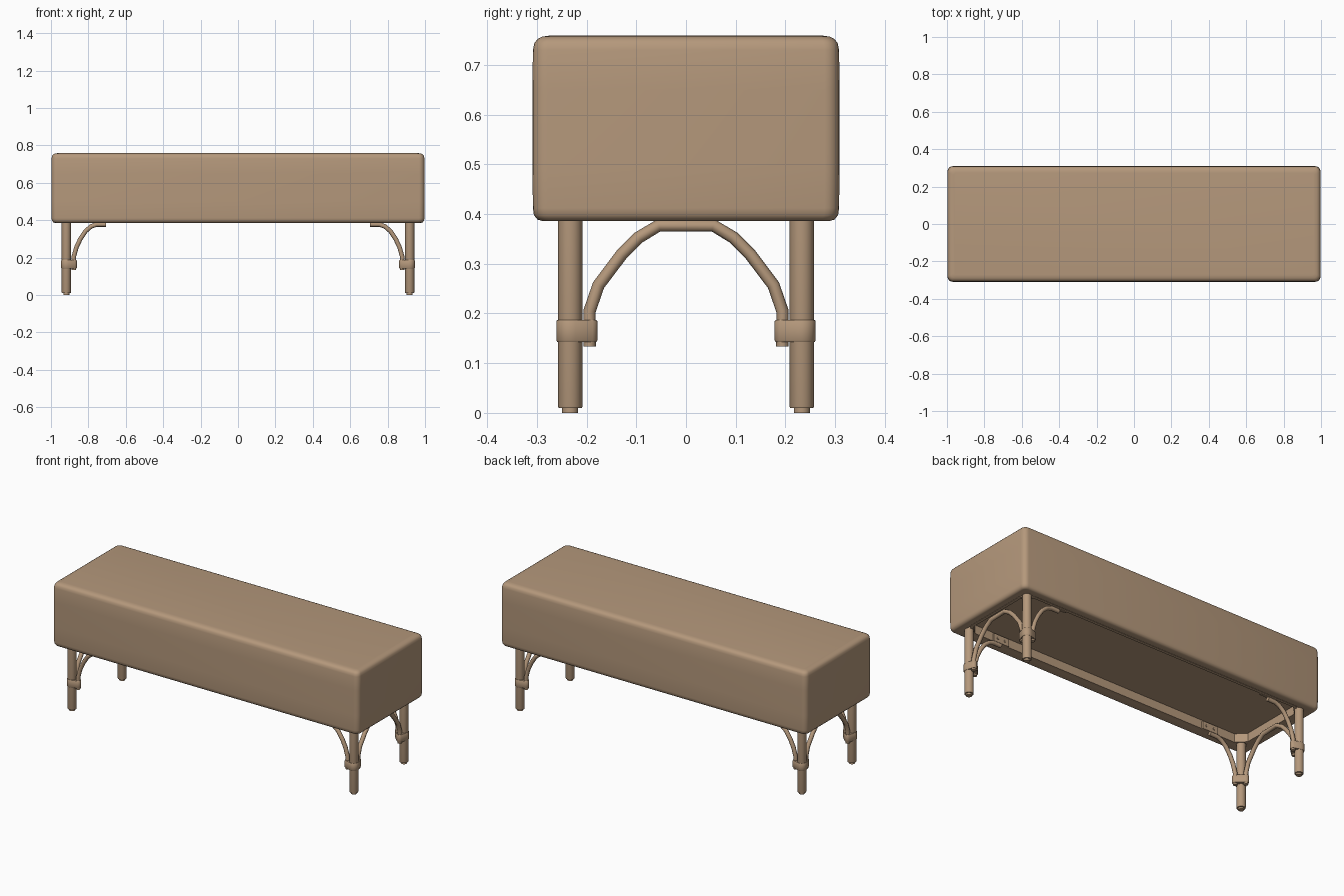
import bpy, bmesh, math
from mathutils import Vector

if "Cube" in bpy.data.objects:
    bpy.data.objects.remove(bpy.data.objects["Cube"])

mat = bpy.data.materials.new("tan")
mat.diffuse_color = (0.46, 0.315, 0.2, 1)
mat.use_nodes = True
mat.node_tree.nodes["Principled BSDF"].inputs["Base Color"].default_value = mat.diffuse_color
LX, LY = 0.918, 0.233          # leg centre
AX, AY = 0.878, 0.194          # arch foot positions beside the leg


def finish(obj, mirror=(False, False), angle=35):
    obj.data.materials.clear()
    obj.data.materials.append(mat)
    if any(mirror):
        m = obj.modifiers.new("mirror", 'MIRROR')
        m.use_axis = (mirror[0], mirror[1], False)
        m.use_mirror_merge = False
    bpy.ops.object.select_all(action='DESELECT')
    bpy.context.view_layer.objects.active = obj
    obj.select_set(True)
    bpy.ops.object.shade_smooth_by_angle(angle=math.radians(angle))
    return obj


def from_bm(name, bm, **kw):
    bmesh.ops.recalc_face_normals(bm, faces=bm.faces)
    me = bpy.data.meshes.new(name)
    bm.to_mesh(me)
    bm.free()
    obj = bpy.data.objects.new(name, me)
    bpy.context.collection.objects.link(obj)
    return finish(obj, **kw)


def loft(bm, rings, caps=True, closed=False):
    loops = [[bm.verts.new(p) for p in r] for r in rings]
    pairs = list(zip(loops, loops[1:]))
    if closed:
        pairs.append((loops[-1], loops[0]))
    for a, b in pairs:
        n = len(a)
        for i in range(n):
            bm.faces.new((a[i], a[(i + 1) % n], b[(i + 1) % n], b[i]))
    if caps and not closed:
        bm.faces.new(loops[0])
        bm.faces.new(loops[-1])


def round_rect(hx, hy, r, z, seg=5):
    pts = []
    for k, (sx, sy) in enumerate([(1, 1), (-1, 1), (-1, -1), (1, -1)]):
        for i in range(seg + 1):
            a = math.pi / 2 * (k + i / seg)
            pts.append((sx * (hx - r) + r * math.cos(a), sy * (hy - r) + r * math.sin(a), z))
    return pts


def circle(cx, cy, r, z, n=16):
    return [(cx + r * math.cos(2 * math.pi * i / n), cy + r * math.sin(2 * math.pi * i / n), z)
            for i in range(n)]


def tube(name, points, r, mirror):
    cu = bpy.data.curves.new(name, 'CURVE')
    cu.dimensions = '3D'
    cu.bevel_depth = r
    cu.bevel_resolution = 2
    cu.use_fill_caps = True
    sp = cu.splines.new('POLY')
    sp.points.add(len(points) - 1)
    for p, co in zip(sp.points, points):
        p.co = (*co, 1)
    obj = bpy.data.objects.new(name, cu)
    bpy.context.collection.objects.link(obj)
    bpy.ops.object.select_all(action='DESELECT')
    bpy.context.view_layer.objects.active = obj
    obj.select_set(True)
    bpy.ops.object.convert(target='MESH')
    return finish(bpy.context.view_layer.objects.active, mirror=mirror, angle=50)


# upholstered seat with rounded edges and a recessed underside
bm = bmesh.new()
profile = [(0.06, 0.44), (0.06, 0.392), (0.02, 0.386), (0.01, 0.389), (0.003, 0.398), (0.001, 0.412),
           (0.0, 0.5), (0.0, 0.65), (0.001, 0.73), (0.004, 0.744), (0.01, 0.752), (0.02, 0.757),
           (0.035, 0.759)]
loft(bm, [round_rect(0.998 - d, 0.309 - d, max(0.03 - d * 0.5, 0.008), z) for d, z in profile])
from_bm("seat", bm, angle=50)


# frame rail under the seat, with cut corners
def octagon(d, z, c=0.06):
    hx, hy = 0.943 - d, 0.254 - d
    c -= d * 0.586
    return [(hx, hy - c, z), (hx - c, hy, z), (-hx + c, hy, z), (-hx, hy - c, z),
            (-hx, -hy + c, z), (-hx + c, -hy, z), (hx - c, -hy, z), (hx, -hy + c, z)]


bm = bmesh.new()
loft(bm, [octagon(0, 0.39), octagon(0, 0.445), octagon(0.018, 0.445), octagon(0.018, 0.39)], closed=True)
from_bm("frame_rail", bm)

# legs with small foot pads
bm = bmesh.new()
loft(bm, [circle(LX, LY, r, z) for r, z in
          [(0.016, 0), (0.016, 0.01), (0.0235, 0.01), (0.0245, 0.013), (0.0245, 0.43)]])
from_bm("legs", bm, mirror=(True, True))

# collars strapping each leg to its two arch feet
bm = bmesh.new()
for cx, cy, r in [(LX, LY, 0.028), (AX, LY, 0.016), (LX, AY, 0.016)]:
    for z, g in [(0.143, 0.002), (0.146, 0), (0.184, 0), (0.187, 0.002)]:
        for p in circle(cx, cy, r - g, z):
            bm.verts.new(p)
res = bmesh.ops.convex_hull(bm, input=bm.verts)
bmesh.ops.delete(bm, geom=[v for v in bm.verts if not v.link_faces], context='VERTS')
from_bm("collars", bm, mirror=(True, True))

# quarter arches along the long sides
side = [(AX, 0.134), (AX, 0.205), (0.864, 0.255), (0.843, 0.3), (0.815, 0.342),
        (0.785, 0.367), (0.757, 0.377), (0.705, 0.377)]
tube("side_arches", [(x, LY, z) for x, z in side], 0.012, (True, True))

# full arches across the ends
half = [(AY, 0.134), (AY, 0.205), (0.176, 0.257), (0.13, 0.318), (0.095, 0.353), (0.055, 0.377)]
tube("end_arches", [(LX, y, z) for y, z in half] + [(LX, -y, z) for y, z in reversed(half)],
     0.0125, (True, False))

# bolted bracket plates on the rail above the side arch ends
bm = bmesh.new()
bmesh.ops.create_cube(bm, size=1)
for v in bm.verts:
    v.co = Vector((0.705 + v.co.x * 0.1, 0.232 + v.co.y * 0.012, 0.41 + v.co.z * 0.045))
from_bm("bracket_plates", bm, mirror=(True, True))
bm = bmesh.new()
for x in (0.68, 0.73):
    loft(bm, [[(px, y, pz) for px, pz, _ in circle(x, 0.41, 0.007, 0, 8)] for y in (0.228, 0.222)])
from_bm("bracket_bolts", bm, mirror=(True, True))
